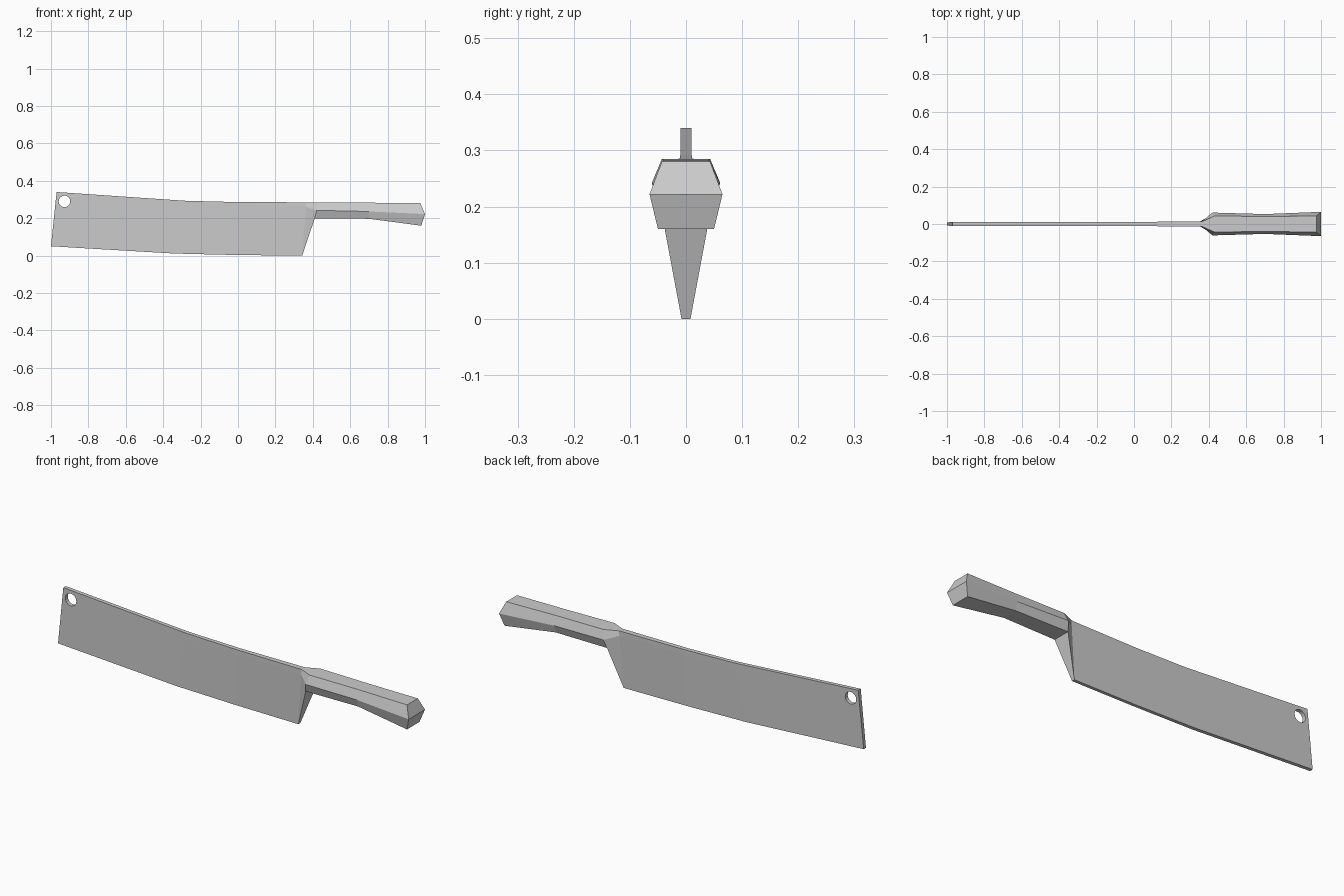
import bpy
import bmesh
import math

if "Cube" in bpy.data.objects:
    bpy.data.objects.remove(bpy.data.objects["Cube"], do_unlink=True)

# Single steel colour
STEEL = (0.6, 0.6, 0.6, 1.0)
steel = bpy.data.materials.new("steel grey")
steel.use_nodes = True
steel.diffuse_color = STEEL
steel.node_tree.nodes["Principled BSDF"].inputs["Base Color"].default_value = STEEL


def loft(name, stations):
    """Loft six-sided sections; each station lists (x, z, half width) top, ridge, bottom."""
    bm = bmesh.new()
    rings = []
    for station in stations:
        front = [bm.verts.new((x, -w, z)) for x, z, w in station]
        back = [bm.verts.new((x, w, z)) for x, z, w in reversed(station)]
        rings.append(front + back)
    for a, b in zip(rings, rings[1:]):
        for i in range(6):
            j = (i + 1) % 6
            bm.faces.new((a[i], a[j], b[j], b[i]))
    # Ends are folded along the ridge
    for r in (rings[0], rings[-1]):
        bm.faces.new((r[0], r[1], r[4], r[5]))
        bm.faces.new((r[1], r[2], r[3], r[4]))
    bmesh.ops.recalc_face_normals(bm, faces=bm.faces[:])
    mesh = bpy.data.meshes.new(name)
    bm.to_mesh(mesh)
    bm.free()
    mesh.materials.append(steel)
    obj = bpy.data.objects.new(name, mesh)
    bpy.context.collection.objects.link(obj)
    return obj


# Section shared by the bolster and the handle
collar = [(0.43, 0.285, 0.043), (0.42, 0.242, 0.061), (0.41, 0.198, 0.045)]

# Blade, flaring into the bolster behind the heel
blade = loft("blade", [
    [(-0.97, 0.34, 0.010), (-0.973, 0.31, 0.010), (-1.0, 0.05, 0.009)],
    [(-0.28, 0.293, 0.010), (-0.282, 0.27, 0.010), (-0.34, 0.011, 0.009)],
    [(0.0, 0.286, 0.011), (0.0, 0.265, 0.011), (0.0, 0.003, 0.008)],
    [(0.365, 0.285, 0.014), (0.363, 0.26, 0.014), (0.343, 0.0, 0.008)],
    collar,
])

# Handle, waisted in the middle with a folded butt
loft("handle", [
    collar,
    [(0.70, 0.283, 0.040), (0.70, 0.236, 0.053), (0.70, 0.197, 0.040)],
    [(0.975, 0.28, 0.043), (1.0, 0.222, 0.065), (0.98, 0.16, 0.050)],
])

# Hanging hole through the tip corner
bpy.ops.mesh.primitive_cylinder_add(vertices=16, radius=0.031, depth=0.2,
                                    location=(-0.928, 0, 0.29),
                                    rotation=(math.pi / 2, 0, 0))
cutter = bpy.context.object
cutter.name = "hole_cutter"
cutter.hide_render = True
cutter.data.materials.append(steel)
cut = blade.modifiers.new("hanging hole", 'BOOLEAN')
cut.operation = 'DIFFERENCE'
cut.solver = 'EXACT'
cut.object = cutter
bpy.context.view_layer.objects.active = blade
bpy.ops.object.modifier_apply(modifier=cut.name)
bpy.data.objects.remove(cutter, do_unlink=True)
